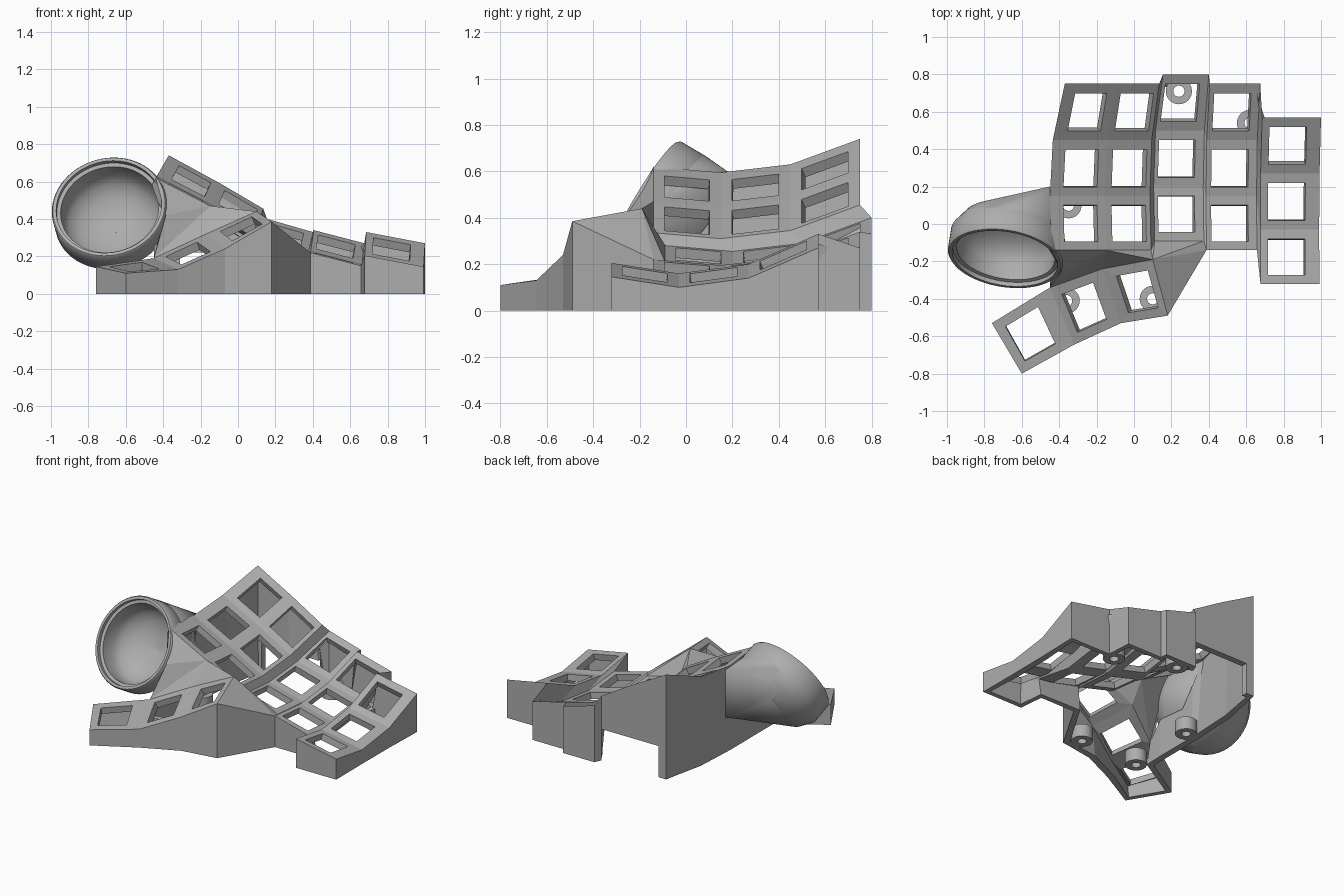
import bpy, bmesh, math
from mathutils import Vector as V

if "Cube" in bpy.data.objects:
    bpy.data.objects.remove(bpy.data.objects["Cube"])

grey = bpy.data.materials.new("matte_grey")
grey.diffuse_color = (0.42, 0.42, 0.42, 1)
grey.use_nodes = True
grey.node_tree.nodes["Principled BSDF"].inputs["Base Color"].default_value = grey.diffuse_color


def finish(bm, name, smooth=False):
    me = bpy.data.meshes.new(name)
    bm.to_mesh(me)
    bm.free()
    ob = bpy.data.objects.new(name, me)
    bpy.context.collection.objects.link(ob)
    me.materials.append(grey)
    if smooth:
        bpy.ops.object.select_all(action='DESELECT')
        ob.select_set(True)
        bpy.context.view_layer.objects.active = ob
        bpy.ops.object.shade_smooth_by_angle(angle=math.radians(35))
    return ob


shell = bmesh.new()


def face(*pts):
    shell.faces.new([shell.verts.new(p) for p in pts])


def key_cell(a, b, c, d, u0, u1, v0=0.16, v1=0.83):
    """Key frame: quad a-b (front) c-d (back) with a square opening."""
    def at(u, v):
        return a.lerp(b, u).lerp(d.lerp(c, u), v)
    outer = [a, b, c, d]
    inner = [at(u0, v0), at(u1, v0), at(u1, v1), at(u0, v1)]
    for i in range(4):
        j = (i + 1) % 4
        face(outer[i], outer[j], inner[j], inner[i])


# Finger columns: edges (x, z, back shift) left and right, y offset, opening range
Y = (-0.14, 0.15, 0.45, 0.75)
RISE = (0.02, -0.005, 0.03, 0.14)
RISE_END = (0.045, 0.0, 0.04, 0.17)
LEAN = (0.12, 0.0, 0.2, 1.0)
COLUMNS = {
    "A": ((-0.45, 0.60, 0.08), (-0.155, 0.45, 0.06), 0.0, (0.24, 0.85)),
    "B": ((-0.155, 0.45, 0.06), (0.085, 0.315, 0.05), 0.0, (0.14, 0.9)),
    "C": ((0.105, 0.26, 0.05), (0.37, 0.19, 0.03), 0.05, (0.08, 0.82)),
    "D": ((0.385, 0.20, 0.02), (0.655, 0.13, 0.02), 0.0, (0.1, 0.83)),
    "E": ((0.675, 0.16, 0.01), (0.99, 0.10, 0.01), -0.18, (0.13, 0.76)),
}
L, R = {}, {}
for n, (left, right, dy, (u0, u1)) in COLUMNS.items():
    rise = RISE_END if n == "E" else RISE
    for side, (x, z, s) in ((L, left), (R, right)):
        side[n] = [V((x + s * LEAN[i], Y[i] + dy, z + rise[i])) for i in range(4)]
    for i in range(3):
        key_cell(L[n][i], R[n][i], R[n][i + 1], L[n][i + 1], u0, u1)

# Narrow steps between neighbouring columns
for p, q in ("BC", "CD", "DE"):
    for i in range(3):
        face(R[p][i], L[q][i], L[q][i + 1], R[p][i + 1])

# Thumb cluster
tf = [V(p) for p in ((-0.6, -0.8, 0.11), (-0.32, -0.645, 0.13), (-0.07, -0.53, 0.24), (0.18, -0.49, 0.385))]
tb = [V(p) for p in ((-0.76, -0.53, 0.145), (-0.45, -0.34, 0.19), (-0.17, -0.24, 0.32), (0.1, -0.19, 0.44))]
for i, (u0, u1) in enumerate(((0.15, 0.72), (0.15, 0.76), (0.22, 0.85))):
    key_cell(tf[i], tf[i + 1], tb[i + 1], tb[i], u0, u1)

# Web between the thumb cluster and the finger columns
a0, ab, b0 = L["A"][0], R["A"][0], R["B"][0]
c0, cd, d0 = L["C"][0], R["C"][0], L["D"][0]
mid = V((-0.385, -0.25, 0.42))
for tri in ((a0, mid, ab), (mid, tb[1], ab), (ab, tb[1], tb[2]), (ab, tb[2], tb[3]),
            (ab, tb[3], b0), (b0, tb[3], c0), (c0, tb[3], cd), (cd, tb[3], d0), (d0, tb[3], tf[3])):
    face(*tri)


# Outer walls down to the ground, with a connector opening at the back left
def low(p, z=0.0):
    return V((p.x, p.y, z))


under_bowl = [V((-0.45, -0.22, 0.27)), V((-0.45, 0, 0.25)), V((-0.45, 0.1, 0.38))]
A3, AB3, B3 = L["A"][3], R["A"][3], R["B"][3]
loop = [B3, L["C"][3], R["C"][3], L["D"][3], R["D"][3], L["E"][3]] + R["E"][::-1]
loop += [L["E"][0], R["D"][0], d0] + tf[::-1] + tb[:2] + under_bowl + L["A"][1:]
for p, q in zip(loop, loop[1:]):
    face(p, q, low(q), low(p))
post = V((-0.31, A3.y, 0))
face(A3, AB3, low(AB3, 0.22), low(post, 0.22), post, low(A3))
face(AB3, B3, low(B3, 0.22), low(AB3, 0.22))

bmesh.ops.remove_doubles(shell, verts=shell.verts, dist=0.0005)
bmesh.ops.recalc_face_normals(shell, faces=shell.faces)
shell.normal_update()
if sum(f.normal.z * f.calc_area() for f in shell.faces) < 0:
    bmesh.ops.reverse_faces(shell, faces=shell.faces)
case = finish(shell, "keyboard_case")
mod = case.modifiers.new("thickness", 'SOLIDIFY')
mod.thickness = 0.045
mod.offset = -1

# Ball socket: lathed cup tilted forward and up
axis = V((-0.14, -0.85, 0.5)).normalized()
centre = V((-0.69, -0.185, 0.465))
side_dir = axis.cross(V((0, 0, 1))).normalized()
up_dir = side_dir.cross(axis)
N = 64


def ring_point(r, t, k):
    a = 2 * math.pi * k / N
    return centre + axis * t + (side_dir * math.cos(a) + up_dir * math.sin(a)) * r


PROFILE = ((0.001, -0.31), (0.16, -0.28), (0.26, -0.21), (0.31, -0.13), (0.31, -0.01), (0.303, 0),
           (0.285, 0), (0.285, -0.025), (0.265, -0.03), (0.265, -0.13), (0.24, -0.18),
           (0.19, -0.225), (0.1, -0.262), (0.001, -0.275))
bm = bmesh.new()
rings = [[bm.verts.new(ring_point(r, t, k)) for k in range(N)] for r, t in PROFILE]
for r0, r1 in zip(rings, rings[1:]):
    for k in range(N):
        j = (k + 1) % N
        bm.faces.new((r0[k], r0[j], r1[j], r1[k]))
bmesh.ops.recalc_face_normals(bm, faces=bm.faces)
finish(bm, "ball_socket", True)

# Fairing that blends the socket into the left wall
bm = bmesh.new()
for r, t in ((0.31, -0.13), (0.26, -0.21), (0.16, -0.28)):
    for k in range(N):
        bm.verts.new(ring_point(r, t, k))
for p in ((-0.45, 0.2, 0.585), (-0.45, 0.02, 0.6), (-0.45, 0.2, 0.25)):
    bm.verts.new(p)
bmesh.ops.convex_hull(bm, input=bm.verts)
bm.normal_update()
cap = [f for f in bm.faces if f.normal.dot(axis) > 0.95]
bmesh.ops.delete(bm, geom=cap, context='FACES')
bmesh.ops.delete(bm, geom=[v for v in bm.verts if not v.link_faces], context='VERTS')
finish(bm, "socket_fairing", True)

# Screw standoffs: short tubes on the ground
for n, (x, y) in enumerate(((-0.35, 0.1), (0.24, 0.71), (0.62, 0.54), (-0.36, -0.41), (0.1, -0.4))):
    bm = bmesh.new()
    prof = ((0.07, 0), (0.07, 0.09), (0.03, 0.09), (0.03, 0))
    rs = [[bm.verts.new((x + r * math.cos(k * math.pi / 12), y + r * math.sin(k * math.pi / 12), z))
           for k in range(24)] for r, z in prof]
    for i in range(4):
        p, q = rs[i], rs[(i + 1) % 4]
        for k in range(24):
            j = (k + 1) % 24
            bm.faces.new((p[k], p[j], q[j], q[k]))
    bmesh.ops.recalc_face_normals(bm, faces=bm.faces)
    finish(bm, f"screw_standoff_{n + 1}", True)
